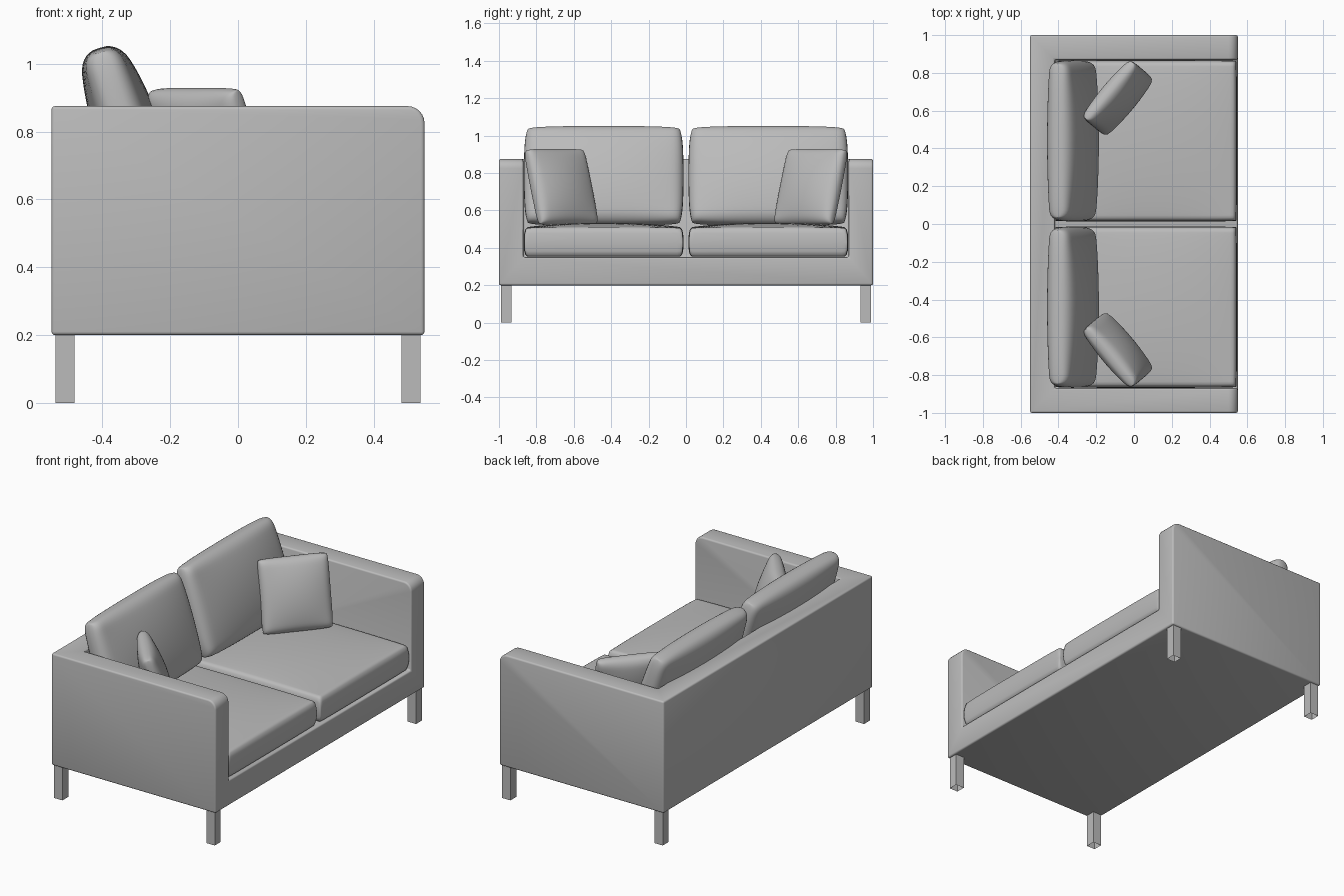
import bpy, bmesh, math
from mathutils import Matrix, Vector

cube = bpy.data.objects.get("Cube")
if cube:
    bpy.data.objects.remove(cube, do_unlink=True)

fabric = bpy.data.materials.new("grey fabric")
fabric.use_nodes = True
GREY = (0.5, 0.5, 0.5, 1)
fabric.diffuse_color = GREY
fabric.node_tree.nodes["Principled BSDF"].inputs["Base Color"].default_value = GREY


def finish(name, bm):
    bmesh.ops.recalc_face_normals(bm, faces=bm.faces)
    mesh = bpy.data.meshes.new(name)
    bm.to_mesh(mesh)
    bm.free()
    mesh.materials.append(fabric)
    obj = bpy.data.objects.new(name, mesh)
    bpy.context.collection.objects.link(obj)
    return obj


def select(obj):
    bpy.ops.object.select_all(action='DESELECT')
    obj.select_set(True)
    bpy.context.view_layer.objects.active = obj


def smooth(obj, degrees):
    select(obj)
    bpy.ops.object.shade_smooth_by_angle(angle=math.radians(degrees))


def box(low, high):
    bm = bmesh.new()
    low, high = Vector(low), Vector(high)
    size = high - low
    bmesh.ops.create_cube(bm, size=1)
    bmesh.ops.transform(bm, verts=bm.verts,
                        matrix=Matrix.Translation((low + high) / 2) @ Matrix.Diagonal((*size, 1)))
    return bm


def cushion(name, centre, half_w, half_h, rim, front, back, radius, lean, yaw=0, bow=0.0, corner=0.03):
    """Two domed sheets welded along a rounded rim; lean tips it back, yaw turns it."""
    steps = 32
    s, c = math.sin(math.radians(lean)), math.cos(math.radians(lean))
    axes = Matrix(((0, -s, c), (1, 0, 0), (0, c, s))).to_4x4()
    place = Matrix.Translation(centre) @ Matrix.Rotation(math.radians(yaw), 4, 'Z') @ axes

    def edge(t, half):
        d = min(half * (1 - abs(t)) / radius, 1)
        return max(0, 1 - (1 - d) ** 3) ** (1 / 3)

    bm = bmesh.new()
    params = [math.sin(math.pi * (i / steps - 0.5)) for i in range(steps + 1)]
    for side, belly in ((1, front), (-1, back)):
        rows = []
        for v in params:
            row = []
            for u in params:
                pull = 1 - corner * abs(u * v) ** 6
                dome = (1 - u * u) * (1 - v * v)
                h = edge(u, half_w) * edge(v, half_h) * (rim + belly * dome ** 0.75)
                row.append(bm.verts.new((half_w * u * pull * (1 - bow * v * v),
                                         half_h * v * pull * (1 - bow * u * u), side * h)))
            rows.append(row)
        for r0, r1 in zip(rows, rows[1:]):
            for i in range(steps):
                bm.faces.new((r0[i], r0[i + 1], r1[i + 1], r1[i]))
    bmesh.ops.remove_doubles(bm, verts=bm.verts, dist=0.00001)
    bmesh.ops.transform(bm, verts=bm.verts, matrix=place)
    smooth(finish(name, bm), 70)


# Sofa body: one block with rounded front arm tops and a seat well cut out
bm = box((-0.55, -1, 0.2), (0.55, 1, 0.875))
top_front = [e for e in bm.edges if all(v.co.x > 0.5 and v.co.z > 0.8 for v in e.verts)]
bmesh.ops.bevel(bm, geom=top_front, offset=0.05, segments=6, profile=0.5, affect='EDGES')
body = finish("sofa_body", bm)
well = finish("seat_well_cutter", box((-0.42, -0.87, 0.35), (1, 0.87, 1.5)))
well.hide_render = True
cut = body.modifiers.new("seat well", 'BOOLEAN')
cut.object = well
cut.operation = 'DIFFERENCE'
cut.solver = 'EXACT'
soft = body.modifiers.new("soft edges", 'BEVEL')
soft.width = 0.01
soft.segments = 3
soft.limit_method = 'ANGLE'
soft.angle_limit = math.radians(40)
select(body)
for mod in ("seat well", "soft edges"):
    bpy.ops.object.modifier_apply(modifier=mod)
bpy.data.objects.remove(well, do_unlink=True)
smooth(body, 35)

# Mirrored cushions and legs
for side, word in ((1, "left"), (-1, "right")):
    cushion("seat_cushion_" + word, (0.0625, side * 0.44, 0.43), 0.427, 0.4825,
            0.076, 0.028, 0, 0.025, lean=90, corner=0.008)
    cushion("back_cushion_" + word, (-0.325, side * 0.44, 0.785), 0.427, 0.275,
            0.052, 0.05, 0.04, 0.07, lean=18, bow=0.02, corner=0.03)
    cushion("throw_pillow_" + word, (-0.085, side * 0.667, 0.725), 0.2, 0.21,
            0.03, 0.045, 0.045, 0.05, lean=17, yaw=-40 * side, corner=0.03)
    for x, end in ((0.51, "front"), (-0.51, "back")):
        # Hollow square leg, open at the floor
        bm = box((x - 0.028, side * 0.962 - 0.028, 0), (x + 0.028, side * 0.962 + 0.028, 0.205))
        floor = [f for f in bm.faces if f.calc_center_median().z < 0.01]
        bmesh.ops.delete(bm, geom=floor, context='FACES_ONLY')
        finish(end + "_leg_" + word, bm)
